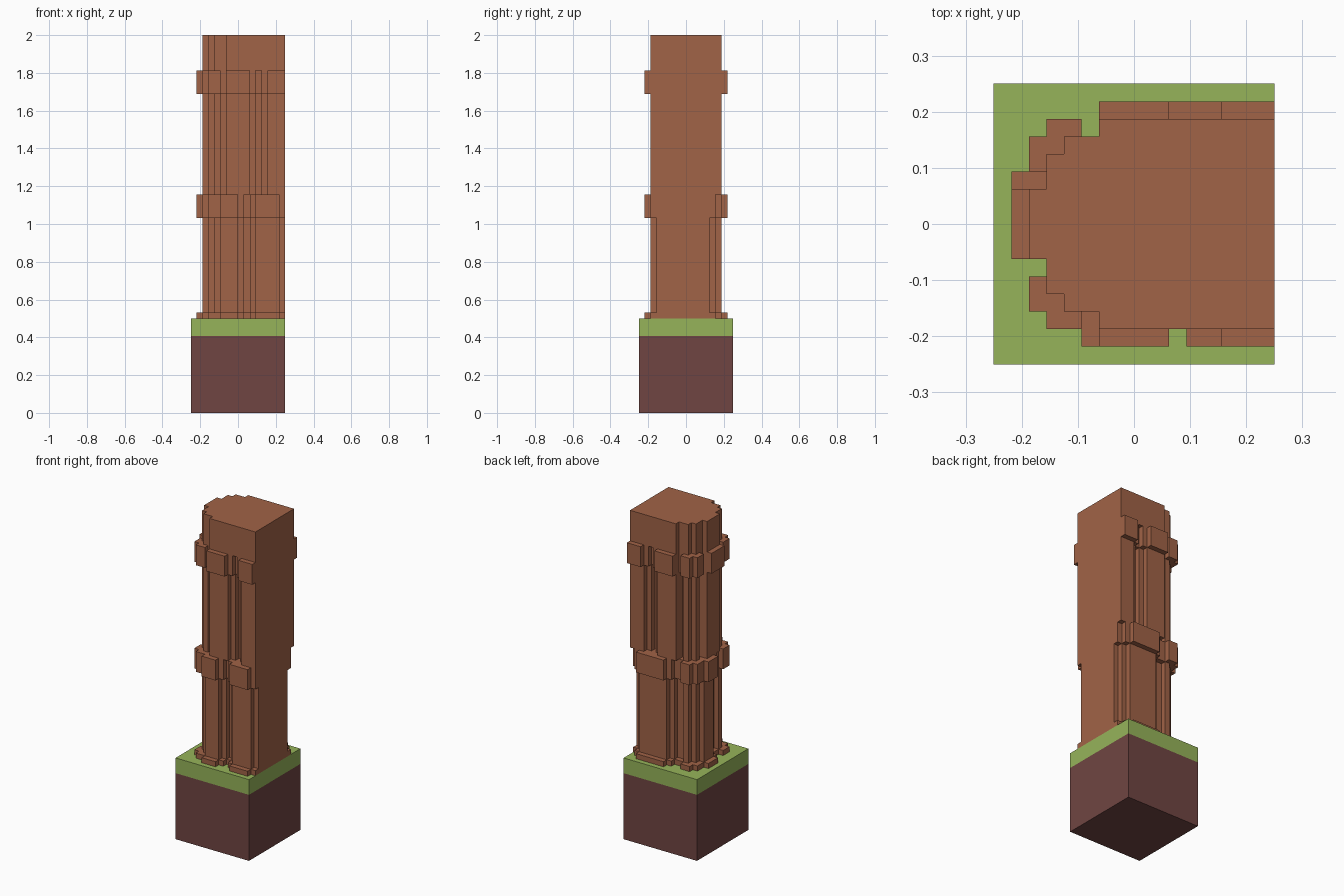
import bpy
import bmesh

cube = bpy.data.objects.get("Cube")
if cube:
    bpy.data.objects.remove(cube, do_unlink=True)

U = 1 / 32  # one block unit


def srgb(*rgb):
    return tuple((c / 255 / 12.92) if c <= 10 else ((c / 255 + 0.055) / 1.055) ** 2.4
                 for c in rgb) + (1.0,)


def make_material(name, colour):
    mat = bpy.data.materials.new(name)
    mat.use_nodes = True
    mat.diffuse_color = colour
    bsdf = mat.node_tree.nodes["Principled BSDF"]
    bsdf.inputs["Base Color"].default_value = colour
    bsdf.inputs["Roughness"].default_value = 0.9
    return mat


clay = make_material("terracotta", srgb(161, 99, 71))
green = make_material("grass green", srgb(150, 180, 90))
earth = make_material("dark earth", srgb(112, 69, 66))


def extrude_outline(name, outline, z0, z1, mat):
    """Straight prism from a closed outline, all in block units."""
    bm = bmesh.new()
    face = bm.faces.new([bm.verts.new((x * U, y * U, z0 * U)) for x, y in outline])
    res = bmesh.ops.extrude_face_region(bm, geom=[face], use_keep_orig=True)
    top = [v for v in res["geom"] if isinstance(v, bmesh.types.BMVert)]
    bmesh.ops.translate(bm, verts=top, vec=(0, 0, (z1 - z0) * U))
    bmesh.ops.recalc_face_normals(bm, faces=bm.faces)
    mesh = bpy.data.meshes.new(name)
    bm.to_mesh(mesh)
    bm.free()
    mesh.materials.append(mat)
    obj = bpy.data.objects.new(name, mesh)
    bpy.context.collection.objects.link(obj)
    return obj


def mirrored(half):
    """Close a back-half outline with its reflection in y."""
    return half + [(x, -y) for x, y in reversed(half)]


# Ground block
square = [(8, 8), (-8, 8), (-8, -8), (8, -8)]
extrude_outline("soil_block", square, 0, 13, earth)
extrude_outline("grass_layer", square, 13, 16, green)

# Upper column: plain crown, then fluted collar and shaft
crown = mirrored([(8, 6), (-2, 6), (-2, 5), (-4, 5), (-4, 4), (-5, 4), (-5, 2), (-6, 2)])
upper_collar = mirrored([
    (8, 7), (5, 7), (5, 6), (4, 6), (4, 5), (3, 5), (3, 6), (2, 6), (2, 7),
    (-2, 7), (-2, 5), (-3, 5), (-3, 6), (-5, 6), (-5, 5), (-6, 5), (-6, 3),
    (-5, 3), (-5, 2), (-7, 2)])
upper_shaft = mirrored([
    (8, 6), (5, 6), (5, 5), (4, 5), (4, 4), (3, 4), (3, 5), (2, 5), (2, 6),
    (-2, 6), (-2, 4), (-3, 4), (-3, 5), (-4, 5), (-4, 4), (-5, 4), (-5, 3),
    (-4, 3), (-4, 2), (-6, 2)])

# Lower column: the flutes are shifted around the column
lower_collar = [
    (8, 5), (7, 5), (7, 6), (6, 6), (6, 7), (0, 7), (0, 6), (-1, 6), (-1, 5),
    (-3, 5), (-3, 6), (-5, 6), (-5, 5), (-6, 5), (-6, 3), (-7, 3), (-7, 0),
    (-6, 0), (-6, -1), (-5, -1), (-5, -3), (-6, -3), (-6, -5), (-5, -5),
    (-5, -6), (-3, -6), (-3, -7), (0, -7), (0, -6), (1, -6), (1, -5), (2, -5),
    (2, -6), (3, -6), (3, -7), (7, -7), (7, -6), (8, -6)]
lower_shaft = [
    (8, 4), (7, 4), (7, 5), (6, 5), (6, 6), (0, 6), (0, 5), (-1, 5), (-1, 4),
    (-3, 4), (-3, 5), (-4, 5), (-4, 4), (-5, 4), (-5, 3), (-6, 3), (-6, 0),
    (-5, 0), (-5, -1), (-4, -1), (-4, -3), (-5, -3), (-5, -4), (-4, -4),
    (-4, -5), (-3, -5), (-3, -6), (0, -6), (0, -5), (1, -5), (1, -4), (2, -4),
    (2, -5), (3, -5), (3, -6), (7, -6), (7, -5), (8, -5)]

# Stack the column from the ground up
for name, outline, z0, z1 in (
        ("foot_trim", lower_collar, 16, 17),
        ("lower_shaft", lower_shaft, 17, 33),
        ("lower_collar", lower_collar, 33, 37),
        ("upper_shaft", upper_shaft, 37, 54),
        ("upper_collar", upper_collar, 54, 58),
        ("crown", crown, 58, 64)):
    extrude_outline(name, outline, z0, z1, clay)
